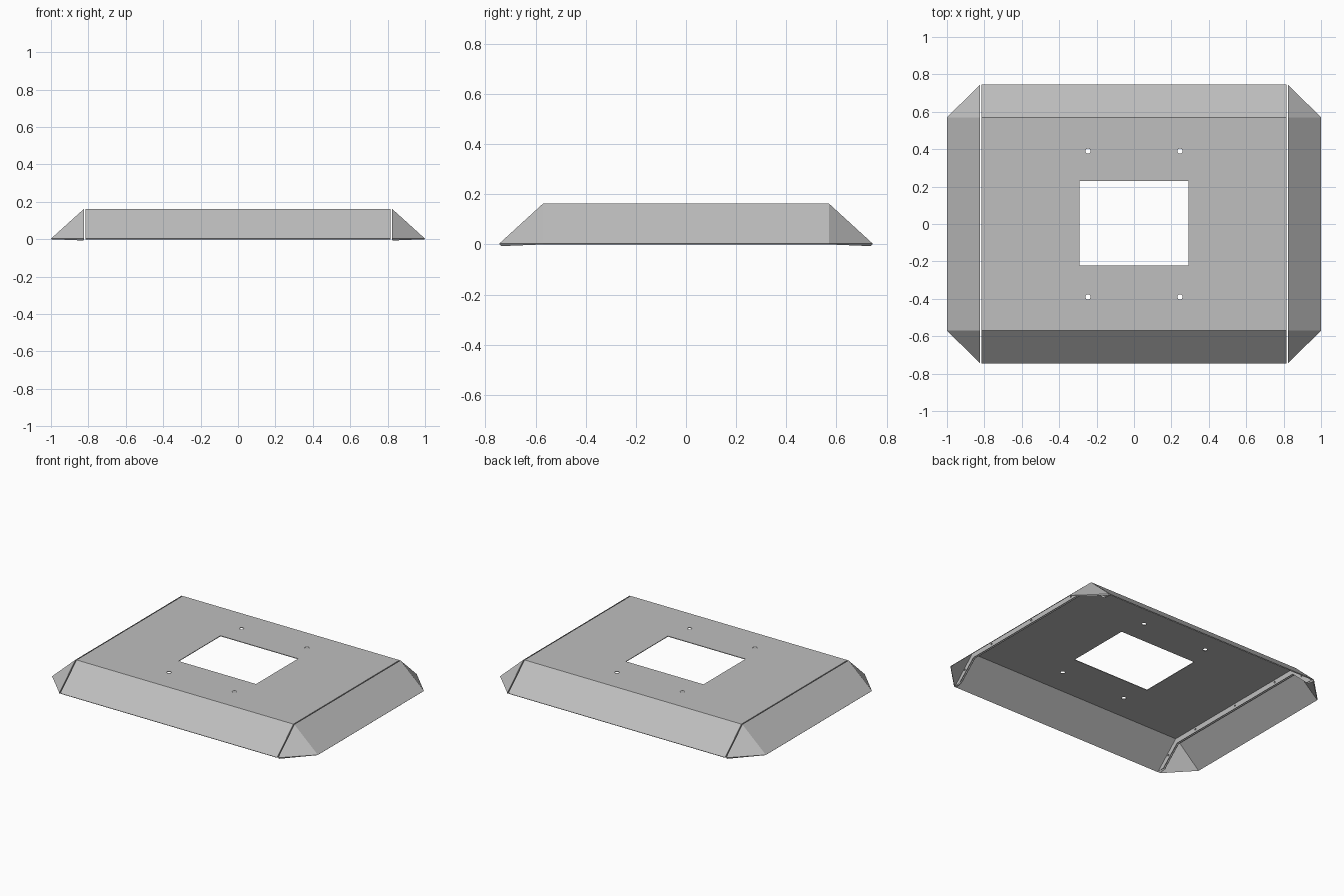
import bpy
import bmesh
from math import pi, atan2
from mathutils import Matrix, Vector

cube = bpy.data.objects.get("Cube")
if cube:
    bpy.data.objects.remove(cube, do_unlink=True)

HEIGHT, BASE = 0.163, 0.003
PLATE_Y, FOOT_Y = 0.57, 0.745
CENTRE_X, SIDE_X, EDGE_X = 0.816, 0.823, 1.0
LIP, SHEET = 0.04, 0.004

metal = bpy.data.materials.new("light grey metal")
metal.diffuse_color = (0.52, 0.52, 0.52, 1)
metal.use_nodes = True
metal.node_tree.nodes["Principled BSDF"].inputs["Base Color"].default_value = (0.52, 0.52, 0.52, 1)

# Folded outline in the y-z plane, and the inner edge of its lip
outer = [(-FOOT_Y, BASE), (-PLATE_Y, HEIGHT), (PLATE_Y, HEIGHT), (FOOT_Y, BASE)]
run = Vector((FOOT_Y - PLATE_Y, HEIGHT - BASE))
foot_in = FOOT_Y - LIP * run.length / run.y
top_in = foot_in - (HEIGHT - LIP - BASE) * run.x / run.y
inner = [(-foot_in, BASE), (-top_in, HEIGHT - LIP), (top_in, HEIGHT - LIP), (foot_in, BASE)]


def at_x(x, points):
    return [(x, y, z) for y, z in points]


def lip_faces(x):
    o, i = at_x(x, outer), at_x(x, inner)
    return [(o[k], o[k + 1], i[k + 1], i[k]) for k in range(3)]


def new_object(name, bm):
    mesh = bpy.data.meshes.new(name)
    bm.to_mesh(mesh)
    bm.free()
    obj = bpy.data.objects.new(name, mesh)
    bpy.context.collection.objects.link(obj)
    return obj


def sheet(name, faces, cutter):
    # The first face is an outer one, so its normal must point up
    bm = bmesh.new()
    for face in faces:
        bm.faces.new([bm.verts.new(p) for p in face])
    bmesh.ops.remove_doubles(bm, verts=bm.verts, dist=0.0001)
    bmesh.ops.recalc_face_normals(bm, faces=bm.faces)
    bm.faces.ensure_lookup_table()
    if bm.faces[0].normal.z < 0:
        bmesh.ops.reverse_faces(bm, faces=bm.faces)
    obj = new_object(name, bm)
    obj.data.materials.append(metal)
    thick = obj.modifiers.new("sheet thickness", "SOLIDIFY")
    thick.thickness = SHEET
    thick.offset = -1
    thick.use_even_offset = True
    cut = obj.modifiers.new("cut-outs", "BOOLEAN")
    cut.operation = "DIFFERENCE"
    cut.solver = "EXACT"
    cut.object = cutter
    return obj


# Cutter: central opening, four mounting holes and the bolt holes in the lips
bm = bmesh.new()
bmesh.ops.create_cube(bm, size=1, matrix=Matrix.Translation((0, 0.003, HEIGHT))
                      @ Matrix.Diagonal((0.584, 0.452, 0.1, 1)))


def drill(location, radius, depth, turn=Matrix()):
    bmesh.ops.create_cone(bm, cap_ends=True, segments=20, radius1=radius, radius2=radius,
                          depth=depth, matrix=Matrix.Translation(location) @ turn)


for sx in (-1, 1):
    sideways = Matrix.Rotation(pi / 2, 4, "Y")
    for sy in (-1, 1):
        drill((sx * 0.246, sy * 0.39, HEIGHT), 0.014, 0.1)
        drill((sx * 0.82, sy * (FOOT_Y + PLATE_Y + foot_in + top_in) / 4,
               (HEIGHT + BASE - LIP / 2) / 2), 0.006, 0.022, sideways)
    for y in (-0.38, 0, 0.38):
        drill((sx * 0.82, y, HEIGHT - LIP / 2), 0.006, 0.022, sideways)
cutter = new_object("hole_cutter", bm)
cutter.hide_render = True
cutter.hide_viewport = True
cutter.display_type = "WIRE"

# Centre panel: top plate, front and back slopes, lips at both ends
left, right = at_x(CENTRE_X, outer), at_x(-CENTRE_X, outer)
panels = [(left[k], left[k + 1], right[k + 1], right[k]) for k in (1, 0, 2)]
sheet("centre_panel", panels + lip_faces(CENTRE_X) + lip_faces(-CENTRE_X), cutter)

# Side panels: slope, two corner triangles and a lip against the centre panel
for name, s in (("left_side_panel", 1), ("right_side_panel", -1)):
    seam = at_x(s * SIDE_X, outer)
    front, back = [(s * EDGE_X, y, BASE) for y in (-PLATE_Y, PLATE_Y)]
    faces = [(seam[1], seam[2], back, front), (seam[0], seam[1], front), (seam[3], seam[2], back)]
    sheet(name, faces + lip_faces(s * SIDE_X), cutter)
